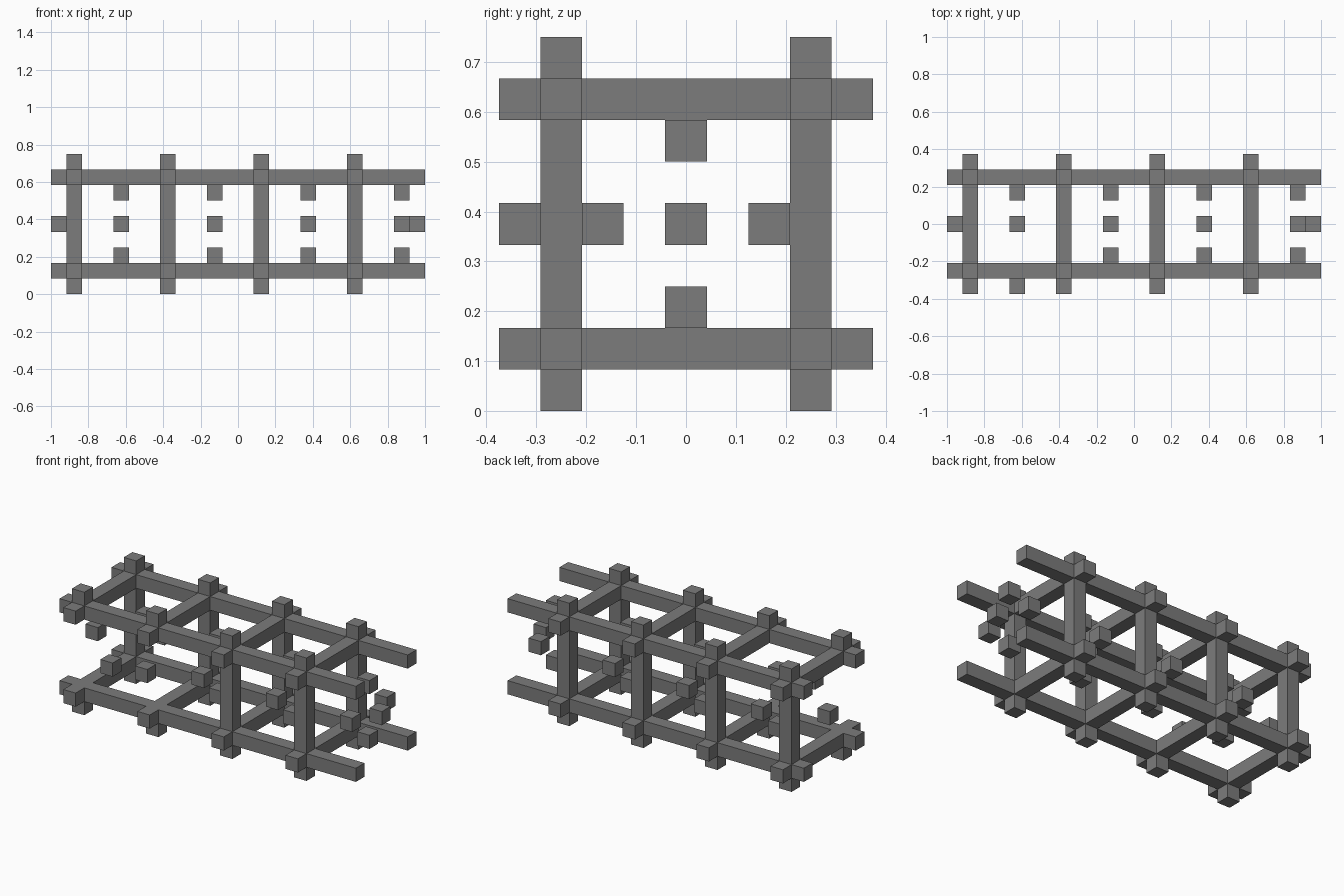
import bpy
import bmesh
from mathutils import Matrix, Vector

cube = bpy.data.objects.get("Cube")
if cube:
    bpy.data.objects.remove(cube, do_unlink=True)

U = 1 / 12                      # one grid cell
ORIGIN = Vector((-12, -4.5, 0))  # grid corner, in cells

grey = bpy.data.materials.new("steel grey")
grey.use_nodes = True
COLOUR = (0.2, 0.2, 0.2, 1)
grey.diffuse_color = COLOUR
grey.node_tree.nodes["Principled BSDF"].inputs["Base Color"].default_value = COLOUR


def build(name, boxes):
    """One object from boxes given as (start cell, size in cells)."""
    bm = bmesh.new()
    for start, size in boxes:
        start, size = Vector(start), Vector(size)
        centre = (ORIGIN + start + size / 2) * U
        bmesh.ops.create_cube(
            bm, size=1,
            matrix=Matrix.Translation(centre) @ Matrix.Diagonal((*(size * U), 1)))
    mesh = bpy.data.meshes.new(name)
    bm.to_mesh(mesh)
    bm.free()
    mesh.materials.append(grey)
    bpy.context.collection.objects.link(bpy.data.objects.new(name, mesh))


SIDES = (1, 7)
FRAMES = (1, 7, 13, 19)
BAYS = [x + 3 for x in FRAMES]

# Long rails and cross beams
build("long_rails", [((0, y, z), (24, 1, 1)) for y in SIDES for z in SIDES])
build("cross_beams", [((x, 0, z), (1, 9, 1)) for x in FRAMES for z in SIDES])

# Uprights: full at the back, the first two front ones are open
build("back_posts", [((x, 7, 0), (1, 1, 9)) for x in FRAMES])
build("front_posts", [((x, 1, 0), (1, 1, 9)) for x in FRAMES[2:]])
build("front_post_stubs", [((x, 1, z), (1, 1, 1)) for x in FRAMES[:2] for z in (0, 8)])

# Floating cubes centred on the faces of each bay
UNIT = (1, 1, 1)
build("ceiling_cubes", [((x, 4, 6), UNIT) for x in BAYS])
build("floor_cubes", [((x, 4, 2), UNIT) for x in BAYS])
build("back_cubes", [((x, 6, 4), UNIT) for x in BAYS])
build("front_cubes", [((x, 0 if x == BAYS[0] else 2, 4), UNIT) for x in BAYS])
build("end_cubes", [((x, 4, 4), UNIT) for x in (0, 23)])
